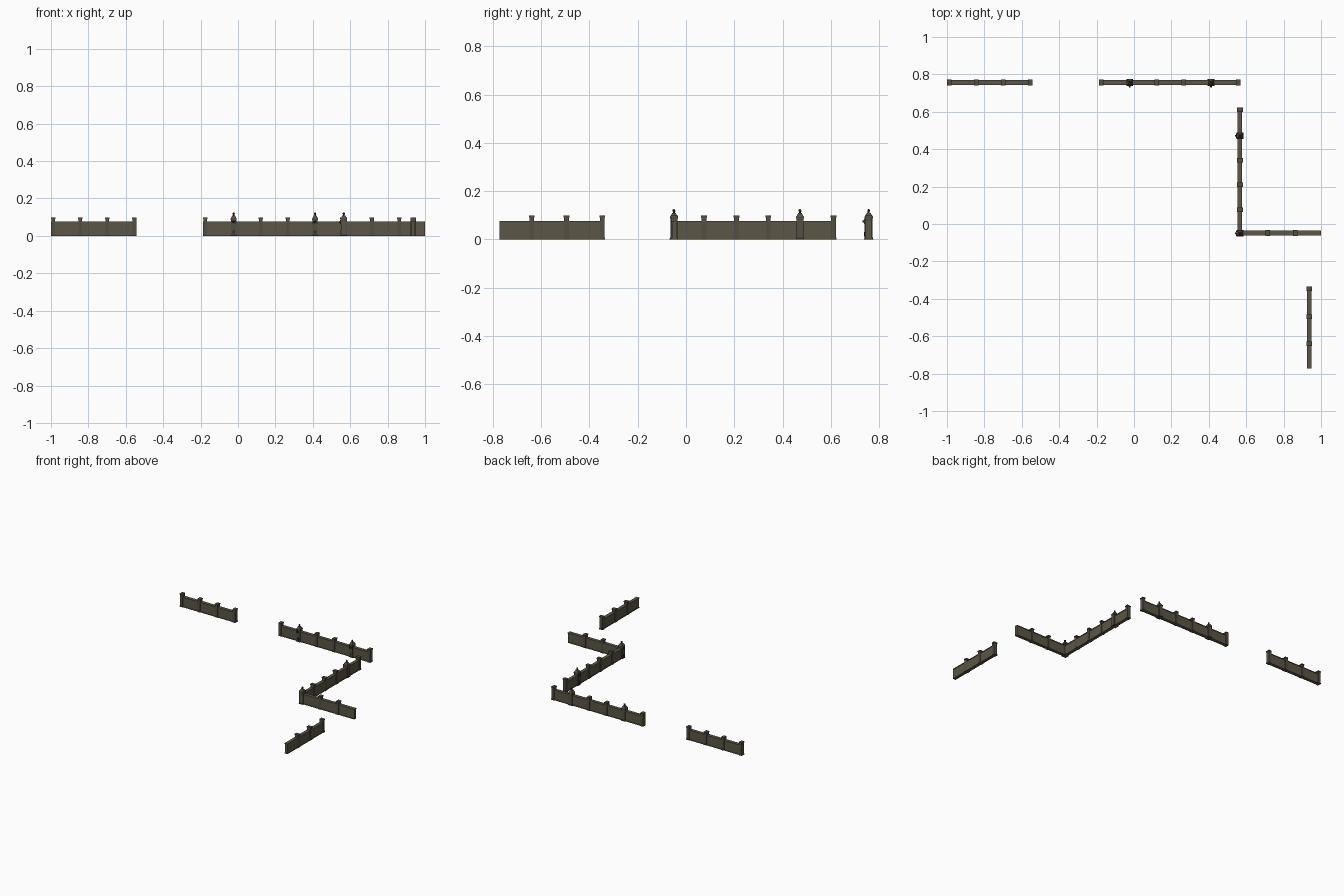
import bpy, bmesh, math
from mathutils import Matrix, Vector

if "Cube" in bpy.data.objects:
    bpy.data.objects.remove(bpy.data.objects["Cube"])


def mat(name, c):
    m = bpy.data.materials.new(name)
    m.diffuse_color = (*c, 1)
    m.use_nodes = True
    m.node_tree.nodes["Principled BSDF"].inputs["Base Color"].default_value = m.diffuse_color
    return m


STONE = mat("olive_stone", (0.105, 0.093, 0.063))
POST = mat("post_stone", (0.085, 0.077, 0.054))
DARK = mat("dark_iron", (0.028, 0.030, 0.030))


def box(bm, x0, x1, y0, y1, z0, z1, mi=0, taper=1.0):
    r = bmesh.ops.create_cube(bm, size=1)
    for v in r["verts"]:
        k = taper if v.co.z > 0 else 1
        v.co = Vector(((x0 + x1) / 2 + v.co.x * (x1 - x0) * k,
                       (y0 + y1) / 2 + v.co.y * (y1 - y0) * k,
                       z0 if v.co.z < 0 else z1))
        for f in v.link_faces:
            f.material_index = mi


def cone(bm, p, r1, r2, h, mi, rot=None, seg=8):
    M = Matrix.Translation(p) @ (rot or Matrix())
    r = bmesh.ops.create_cone(bm, cap_ends=True, segments=seg, radius1=r1,
                              radius2=r2, depth=h, matrix=M)
    for v in r["verts"]:
        for f in v.link_faces:
            f.material_index = mi


def finish(bm, name, loc, ang):
    me = bpy.data.meshes.new(name)
    bm.to_mesh(me)
    bm.free()
    for m in (STONE, POST, DARK):
        me.materials.append(m)
    ob = bpy.data.objects.new(name, me)
    ob.location = (*loc, 0)
    ob.rotation_euler.z = ang
    bpy.context.collection.objects.link(ob)


def wall(length, loc, ang):
    # panel with a slightly wider coping, running along local x
    bm = bmesh.new()
    box(bm, 0, length, -0.010, 0.010, 0.002, 0.070)
    box(bm, 0, length, -0.0125, 0.0125, 0.070, 0.076)
    box(bm, 0, length, -0.012, 0.012, 0, 0.006)
    finish(bm, "wall_panel", loc, ang)


def post(loc, ang):
    # plain pier with foot and cap
    bm = bmesh.new()
    box(bm, -0.010, 0.010, -0.0135, 0.0135, 0, 0.092, 1)
    box(bm, -0.012, 0.012, -0.0155, 0.0155, 0, 0.008, 1)
    box(bm, -0.012, 0.012, -0.0155, 0.0155, 0.090, 0.098, 1)
    finish(bm, "wall_post", loc, ang)


def statue_post(loc, ang):
    # ornate pier: foot, shaft, sloped shoulder, finial and spout facing local -y
    bm = bmesh.new()
    box(bm, -0.018, 0.018, -0.019, 0.019, 0, 0.008, 2, 0.92)
    box(bm, -0.014, 0.014, -0.0165, 0.0165, 0.008, 0.092, 1)
    box(bm, -0.016, 0.016, -0.018, 0.018, 0.086, 0.094, 1)
    box(bm, -0.015, 0.015, -0.017, 0.017, 0.094, 0.110, 1, 0.45)
    cone(bm, (0, 0, 0.1125), 0.004, 0.004, 0.006, 2)
    bmesh_ball = bmesh.ops.create_icosphere(
        bm, subdivisions=1, radius=0.007, matrix=Matrix.Translation((0, 0, 0.119)))
    for v in bmesh_ball["verts"]:
        for f in v.link_faces:
            f.material_index = 2
    tilt = Matrix.Rotation(math.radians(100), 4, 'X')
    cone(bm, (0, -0.020, 0.074), 0.007, 0.004, 0.012, 2, tilt)
    for s in (-1, 1):
        box(bm, s * 0.010 - 0.003, s * 0.010 + 0.003, -0.020, -0.016,
            0.064, 0.084, 2)
    box(bm, -0.007, 0.007, -0.019, -0.016, 0.012, 0.030, 2)
    finish(bm, "statue_post", loc, ang)


Q = math.pi / 2
# wall runs: start, length, direction, plain post offsets, statue post offsets
runs = [
    ((-1.0, 0.757), 0.455, 0, (0.012, 0.157, 0.301, 0.446), ()),
    ((-0.188, 0.757), 0.757, 0, (0.013, 0.310, 0.454, 0.746), (0.165, 0.600)),
    ((0.566, 0.620), 0.685, -Q, (0.009, 0.279, 0.411, 0.545), (0.148, 0.670)),
    ((0.566, -0.048), 0.434, 0, (0.150, 0.296), ()),
    ((0.937, -0.339), 0.433, -Q, (0.008, 0.156, 0.300), ()),
]
for (x, y), length, ang, posts, statues in runs:
    wall(length, (x, y), ang)
    c, s = math.cos(ang), math.sin(ang)
    for d in posts:
        post((x + c * d, y + s * d), ang)
    for d in statues:
        statue_post((x + c * d, y + s * d), ang)
